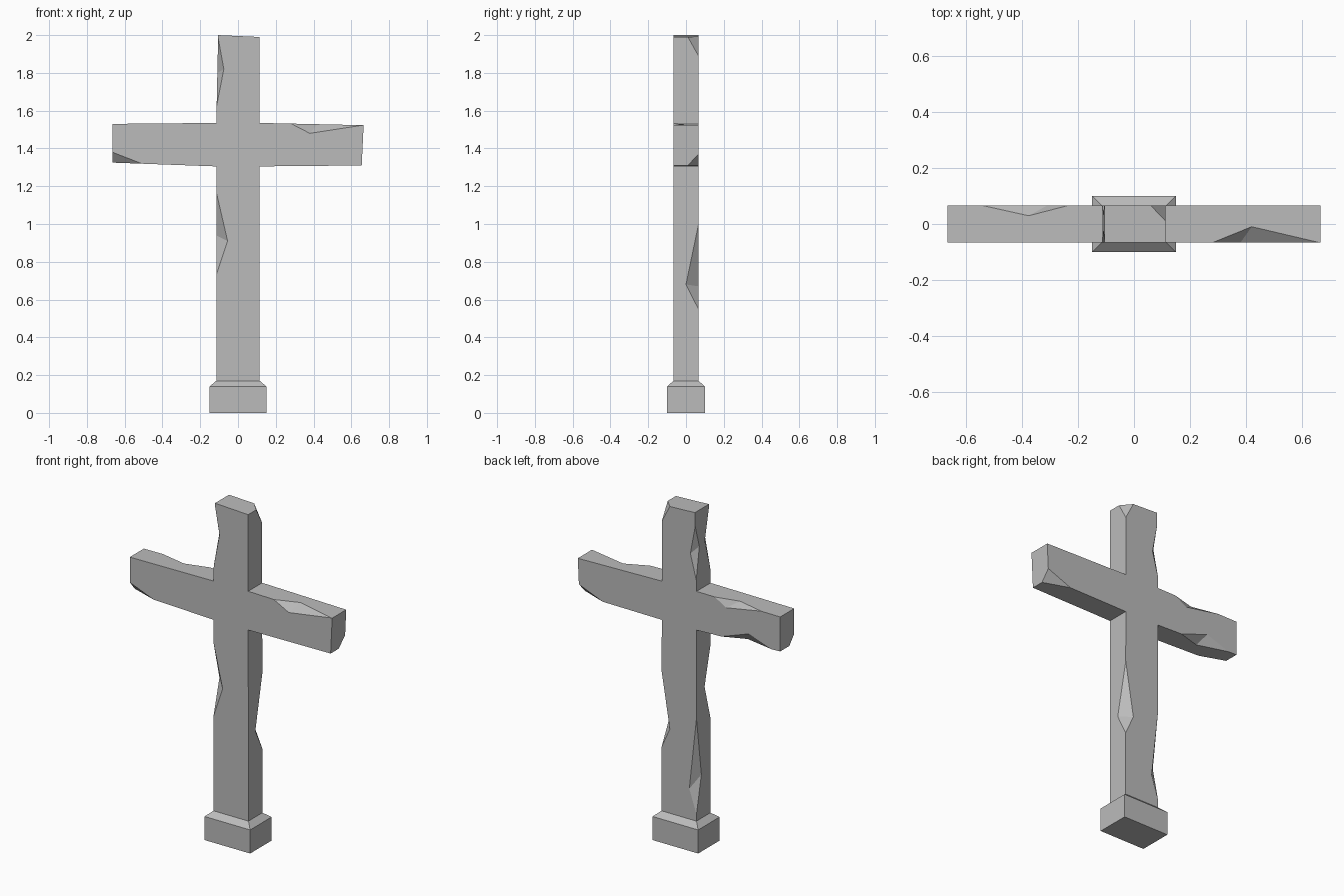
import bpy, bmesh
from mathutils import Vector

cube = bpy.data.objects.get("Cube")
if cube:
    bpy.data.objects.remove(cube, do_unlink=True)

stone = bpy.data.materials.new("grey_stone")
stone.use_nodes = True
GREY = (0.5, 0.5, 0.5, 1)
stone.diffuse_color = GREY
stone.node_tree.nodes["Principled BSDF"].inputs["Base Color"].default_value = GREY


def make_object(name, bm):
    bmesh.ops.recalc_face_normals(bm, faces=bm.faces)
    mesh = bpy.data.meshes.new(name)
    bm.to_mesh(mesh)
    bm.free()
    mesh.materials.append(stone)
    obj = bpy.data.objects.new(name, mesh)
    bpy.context.collection.objects.link(obj)
    return obj


def prism(name, outline, sweep):
    """Solid made by sweeping a flat outline along a vector."""
    bm = bmesh.new()
    face = bm.faces.new([bm.verts.new(p) for p in outline])
    new = bmesh.ops.extrude_face_region(bm, geom=[face])["geom"]
    bmesh.ops.translate(bm, vec=sweep, verts=[v for v in new if isinstance(v, bmesh.types.BMVert)])
    return make_object(name, bm)


def carve(target, cutter):
    cutter.hide_render = True
    mod = target.modifiers.new("chip", 'BOOLEAN')
    mod.operation = 'DIFFERENCE'
    mod.solver = 'EXACT'
    mod.object = cutter
    bpy.context.view_layer.objects.active = target
    bpy.ops.object.modifier_apply(modifier=mod.name)
    bpy.data.objects.remove(cutter, do_unlink=True)


def chip_edge(target, start, end, p, q):
    """Notch along an edge from start to end, deepest on the line p-q."""
    start, end, p, q = map(Vector, (start, end, p, q))
    mid, sweep = (p + q) / 2, (q - p) * 1.6
    tri = [mid, mid + (start - mid) * 1.1, mid + (end - mid) * 1.1]
    carve(target, prism("chip_cutter", [v - sweep / 2 for v in tri], sweep))


def chip_corner(target, corner, *points):
    """Slice a corner off along the plane through three points."""
    a, b, c = map(Vector, points)
    centre = (a + b + c) / 3
    normal = (b - a).cross(c - a).normalized()
    if normal.dot(Vector(corner) - centre) < 0:
        normal.negate()
    tri = [centre + (v - centre) * 1.3 for v in (a, b, c)]
    carve(target, prism("corner_cutter", tri, normal * 0.12))


# Cross body, slightly uneven outline
D = 0.066
outline = [(-.115, .15), (.115, .15), (.113, 1.305), (.655, 1.31), (.665, 1.523), (.113, 1.535),
           (.113, 1.99), (-.105, 2), (-.115, 1.535), (-.665, 1.53), (-.665, 1.325), (-.115, 1.305)]
cross = prism("cross_body", [(x, -D, z) for x, z in outline], Vector((0, 2 * D, 0)))

# Chips along the arms
chip_edge(cross, (.28, -D, 1.532), (.66, -D, 1.523), (.38, -D, 1.48), (.42, -.01, 1.528))
chip_edge(cross, (-.54, D, 1.531), (-.235, D, 1.534), (-.31, D, 1.49), (-.375, .03, 1.532))
chip_edge(cross, (-.28, D, 1.311), (-.61, D, 1.323), (-.46, D, 1.375), (-.42, .02, 1.316))

# Chips along the post
chip_edge(cross, (.114, D, 1.0), (.114, D, .55), (.06, D, .67), (.114, 0, .68))
chip_edge(cross, (-.115, -D, 1.17), (-.115, -D, .73), (-.055, -D, .91), (-.115, -.01, .94))
chip_edge(cross, (-.106, -D, 1.99), (-.114, -D, 1.62), (-.075, -D, 1.82), (-.109, -.02, 1.8))
chip_edge(cross, (-.107, D, 1.92), (-.114, D, 1.6), (-.075, D, 1.75), (-.111, .03, 1.79))
chip_edge(cross, (-.115, D, .78), (-.115, D, .21), (-.068, D, .35), (-.115, .02, .43))

# Broken corners
chip_corner(cross, (-.665, -D, 1.325), (-.665, -D, 1.38), (-.51, -D, 1.32), (-.665, -.02, 1.325))
chip_corner(cross, (.655, D, 1.31), (.657, D, 1.37), (.5, D, 1.308), (.655, .01, 1.31))
chip_corner(cross, (.113, D, 1.99), (.06, D, 1.992), (.113, .01, 1.99), (.113, D, 1.89))

# Plinth with a sloped shoulder
bm = bmesh.new()
bmesh.ops.create_cube(bm, size=1)
bmesh.ops.scale(bm, vec=(.3, .2, .14), verts=bm.verts)
bmesh.ops.translate(bm, vec=(0, 0, .07), verts=bm.verts)
top = max(bm.faces, key=lambda f: f.calc_center_median().z)
new = bmesh.ops.extrude_face_region(bm, geom=[top])["geom"]
bm.faces.remove(top) if top.is_valid else None
shoulder = [v for v in new if isinstance(v, bmesh.types.BMVert)]
bmesh.ops.scale(bm, vec=(.115 / .15, D / .1, 1), verts=shoulder)
bmesh.ops.translate(bm, vec=(0, 0, .03), verts=shoulder)
make_object("plinth", bm)
